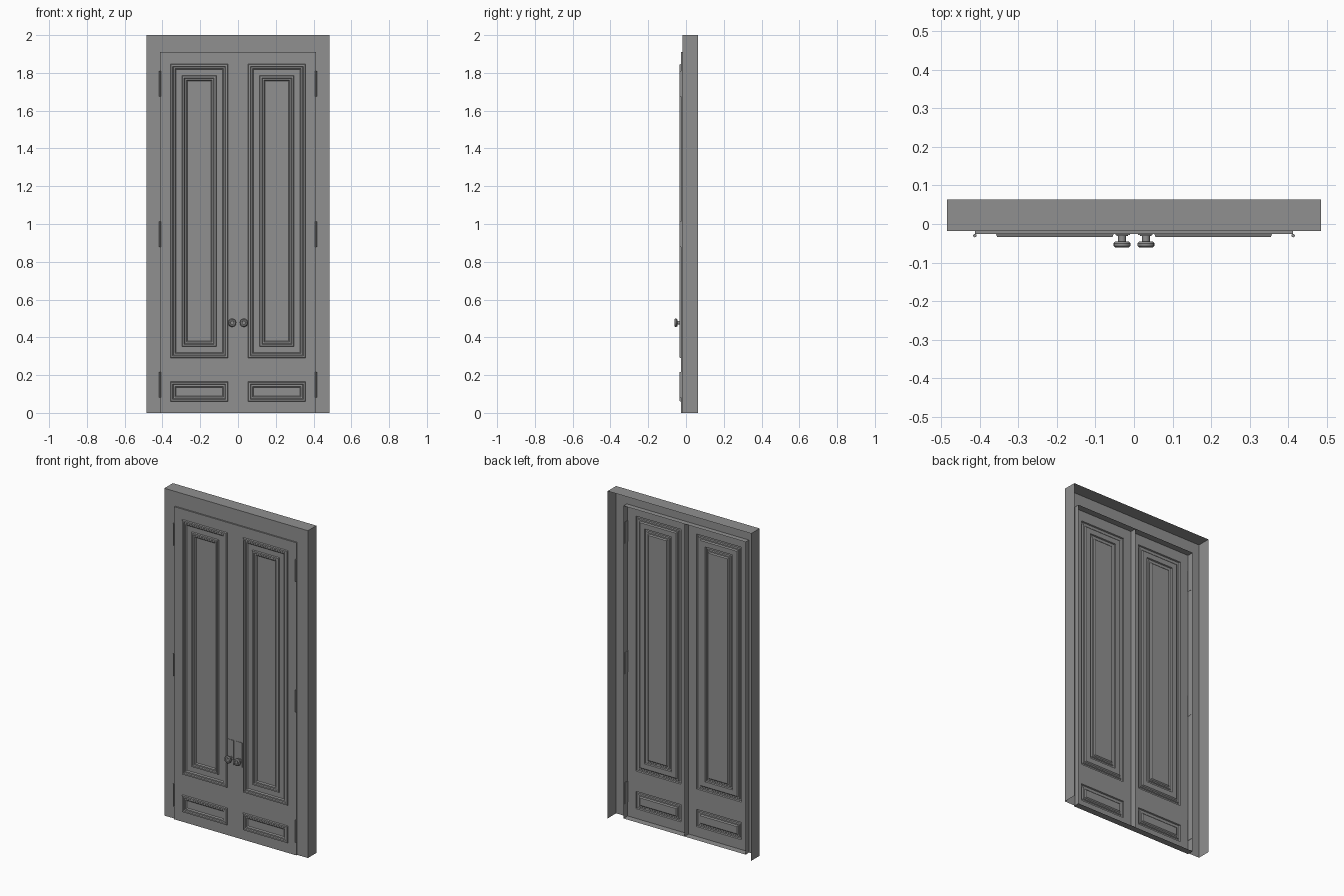
import bpy, bmesh, math
from mathutils import Matrix

cube = bpy.data.objects.get("Cube")
if cube:
    bpy.data.objects.remove(cube, do_unlink=True)

grey = bpy.data.materials.new("mid_grey")
grey.use_nodes = True
GREY = (0.28, 0.28, 0.28, 1)
grey.diffuse_color = GREY
grey.node_tree.nodes["Principled BSDF"].inputs["Base Color"].default_value = GREY

FACE, BACK = -0.0265, 0.014      # door front sheet and rear edge of its flange


def finish(name, bm, mirror=True):
    mesh = bpy.data.meshes.new(name)
    bm.to_mesh(mesh)
    bm.free()
    mesh.materials.append(grey)
    ob = bpy.data.objects.new(name, mesh)
    bpy.context.collection.objects.link(ob)
    if mirror:
        ob.modifiers.new("Mirror", 'MIRROR').use_mirror_merge = False
    return ob


def loop(bm, rect, inset, y):
    x0, x1, z0, z1 = rect
    corners = ((x0 + inset, z0 + inset), (x1 - inset, z0 + inset),
               (x1 - inset, z1 - inset), (x0 + inset, z1 - inset))
    return [bm.verts.new((x, y, z)) for x, z in corners]


def bridge(bm, loops, sides=(0, 1, 2, 3)):
    for a, b in zip(loops, loops[1:]):
        for i in sides:
            j = (i + 1) % 4
            bm.faces.new((a[i], a[j], b[j], b[i]))


def box(bm, x, y, z):
    size = Matrix.Diagonal((x[1] - x[0], y[1] - y[0], z[1] - z[0], 1))
    mid = Matrix.Translation([sum(p) / 2 for p in (x, y, z)])
    bmesh.ops.create_cube(bm, size=1, matrix=mid @ size)


# Frame: hollow casing, open at the back and the bottom
W, H, DOOR_W, DOOR_H = 0.485, 2.0, 0.413, 1.91
outer, opening = (-W, W, 0, H), (-DOOR_W, DOOR_W, 0, DOOR_H)
bm = bmesh.new()
bridge(bm, [loop(bm, outer, 0, 0.0635), loop(bm, outer, 0, -0.018),
            loop(bm, opening, 0, -0.018)], sides=(1, 2, 3))
finish("door_frame", bm, mirror=False)

# Door leaves: front sheet with two panel openings and a flange around the edge
leaf = (0, DOOR_W, 0, DOOR_H)
upper = (0.053, 0.358, 0.29, 1.847)
lower = (0.053, 0.358, 0.06, 0.165)
bm = bmesh.new()
bridge(bm, [loop(bm, leaf, 0, BACK), loop(bm, leaf, 0, FACE)])
xs = (leaf[0], upper[0], upper[1], leaf[1])
zs = (0, lower[2], lower[3], upper[2], upper[3], DOOR_H)
for i in range(3):
    for k in range(5):
        if not (i == 1 and k in (1, 3)):
            bm.faces.new(loop(bm, (xs[i], xs[i + 1], zs[k], zs[k + 1]), 0, FACE))
bmesh.ops.remove_doubles(bm, verts=bm.verts, dist=1e-5)
finish("door_leaves", bm)

# Moulding profile as (inset, height in front of the door sheet)
MOULD = [(0, 0), (0.003, 0.0075), (0.012, 0.0075), (0.016, 0.002),
         (0.024, 0.002), (0.03, -0.004)]


def panel(name, rect, starts):
    bm = bmesh.new()
    loops = []
    for start, sunk in starts:
        loops += [loop(bm, rect, start + d, FACE + sunk - h) for d, h in MOULD]
    bridge(bm, loops)
    bm.faces.new(loops[-1])
    finish(name, bm)


panel("upper_panels", upper, [(0, 0), (0.061, 0.004)])
panel("lower_panels", lower, [(0, 0)])

# Hinges: barrel with a thin plate against the flange
bm = bmesh.new()
for z in (0.15, 0.945, 1.742):
    bmesh.ops.create_cone(bm, cap_ends=True, segments=12, radius1=0.0045, radius2=0.0045,
                          depth=0.135, matrix=Matrix.Translation((DOOR_W, -0.03, z)))
    box(bm, (DOOR_W - 0.002, DOOR_W), (FACE, 0.004), (z - 0.065, z + 0.065))
finish("hinges", bm)

# Lock plates on the front sheet
bm = bmesh.new()
box(bm, (0.01, 0.048), (FACE - 0.0025, FACE), (0.44, 0.59))
finish("lock_plates", bm)

# Knobs: turned profile as (radius, depth) spun around the y axis
KNOB_X, KNOB_Z = 0.031, 0.477
turned = [(0.015, -0.028), (0.015, -0.031), (0.010, -0.031), (0.010, -0.046),
          (0.018, -0.046), (0.022, -0.050), (0.022, -0.057), (0.017, -0.0615),
          (0.011, -0.0615), (0.009, -0.060), (0, -0.060)]
bm = bmesh.new()
verts = [bm.verts.new((KNOB_X + r, y, KNOB_Z)) for r, y in turned]
edges = [bm.edges.new(pair) for pair in zip(verts, verts[1:])]
bmesh.ops.spin(bm, geom=verts + edges, cent=(KNOB_X, 0, KNOB_Z), axis=(0, 1, 0),
               angle=math.tau, steps=16, use_merge=True)
bmesh.ops.remove_doubles(bm, verts=bm.verts, dist=1e-5)
bmesh.ops.recalc_face_normals(bm, faces=bm.faces)
knobs = finish("knobs", bm)
bpy.ops.object.select_all(action='DESELECT')
knobs.select_set(True)
bpy.context.view_layer.objects.active = knobs
bpy.ops.object.shade_smooth_by_angle(angle=math.radians(30))
